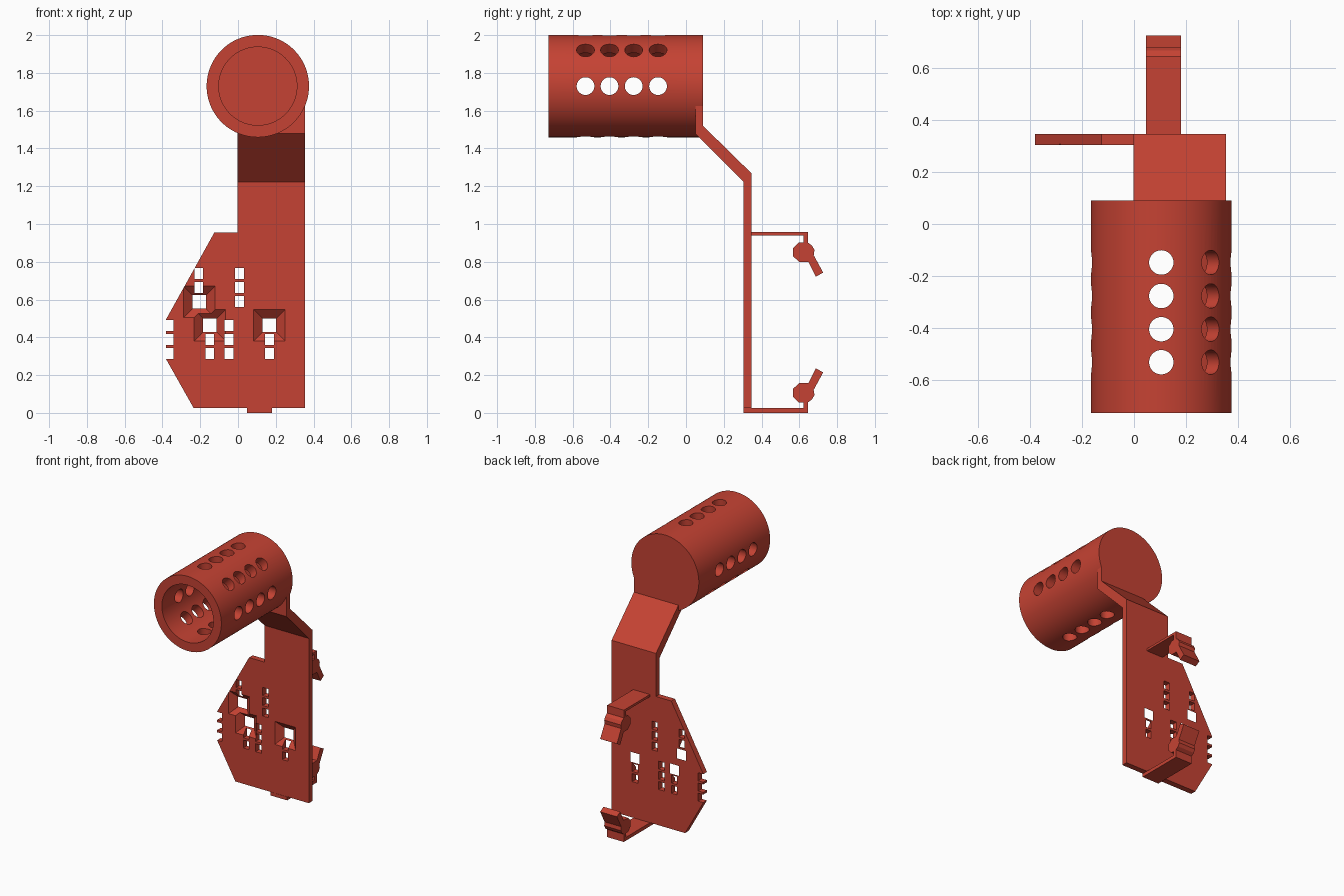
import bpy, bmesh, math
from mathutils import Matrix, Vector

if "Cube" in bpy.data.objects:
    bpy.data.objects.remove(bpy.data.objects["Cube"])

red = bpy.data.materials.new("red_plastic")
red.diffuse_color = (0.56, 0.055, 0.033, 1)
red.use_nodes = True
red.node_tree.nodes["Principled BSDF"].inputs["Base Color"].default_value = red.diffuse_color


def finish(name, bm):
    bmesh.ops.recalc_face_normals(bm, faces=bm.faces[:])
    me = bpy.data.meshes.new(name)
    bm.to_mesh(me)
    bm.free()
    me.materials.append(red)
    ob = bpy.data.objects.new(name, me)
    bpy.context.collection.objects.link(ob)
    return ob


def prism(bm, points, axis, lo, hi):
    """Extrude a 2D outline along x (points are y,z) or y (points are x,z)."""
    def place(p, d):
        return (d, p[0], p[1]) if axis == 'x' else (p[0], d, p[1])
    a = [bm.verts.new(place(p, lo)) for p in points]
    b = [bm.verts.new(place(p, hi)) for p in points]
    bm.faces.new(a)
    bm.faces.new(b[::-1])
    for i in range(len(a)):
        j = (i + 1) % len(a)
        bm.faces.new((a[i], b[i], b[j], a[j]))


def cut(ob, cutter):
    mod = ob.modifiers.new("cut", 'BOOLEAN')
    mod.operation, mod.solver, mod.object = 'DIFFERENCE', 'EXACT', cutter
    bpy.context.view_layer.objects.active = ob
    bpy.ops.object.modifier_apply(modifier=mod.name)
    bpy.data.objects.remove(cutter)


# Cup: lathed tube with a closed back, axis along y
CX, CZ, SEG = 0.105, 1.73, 96
bm = bmesh.new()
rings = []
for r, y in ((0.271, 0.09), (0.271, -0.728), (0.207, -0.728), (0.207, 0.045)):
    rings.append([bm.verts.new((CX + r * math.cos(2 * math.pi * i / SEG), y,
                                CZ + r * math.sin(2 * math.pi * i / SEG)))
                  for i in range(SEG)])
for a, b in zip(rings, rings[1:]):
    for i in range(SEG):
        j = (i + 1) % SEG
        bm.faces.new((a[i], a[j], b[j], b[i]))
bm.faces.new(rings[0])
bm.faces.new(rings[-1])
cup = finish("cup", bm)

# Vent holes straight through the cup at three angles
for angle in (0, 45, 90):
    bm = bmesh.new()
    for y in (-0.532, -0.405, -0.277, -0.148):
        m = (Matrix.Translation((CX, y, CZ))
             @ Matrix.Rotation(math.radians(90 - angle), 4, 'Y'))
        bmesh.ops.create_cone(bm, cap_ends=True, segments=32, radius1=0.047,
                              radius2=0.047, depth=0.8, matrix=m)
    cut(cup, finish("hole_cutter", bm))
bpy.ops.object.select_all(action='DESELECT')
cup.select_set(True)
bpy.context.view_layer.objects.active = cup
bpy.ops.object.shade_smooth_by_angle(angle=math.radians(30))

# Bent arm from the plate up to the back of the cup
bm = bmesh.new()
prism(bm, [(0.305, 0.955), (0.305, 1.222), (0.05, 1.478), (0.05, 1.68),
           (0.09, 1.68), (0.09, 1.52), (0.347, 1.268), (0.347, 0.955)],
      'x', -0.002, 0.355)
finish("arm", bm)

# Back plate
bm = bmesh.new()
prism(bm, [(-0.235, 0.026), (0.355, 0.026), (0.355, 0.955), (-0.125, 0.955),
           (-0.381, 0.495), (-0.381, 0.285)], 'y', 0.305, 0.347)
plate = finish("plate", bm)

# Rectangular slots in columns: x range, then slot bottoms
LOW, HIGH = (0.286, 0.360), (0.636, 0.710)
columns = [(-0.42, -0.341, LOW + (0.434,)), (-0.171, -0.127, LOW),
           (-0.072, -0.023, LOW + (0.434,)), (0.143, 0.19, LOW),
           (-0.015, 0.032, HIGH + (0.56,)), (-0.229, -0.185, HIGH)]
bm = bmesh.new()
for x0, x1, bottoms in columns:
    for z in bottoms:
        prism(bm, [(x0, z), (x1, z), (x1, z + 0.058), (x0, z + 0.058)],
              'y', 0.25, 0.4)
cut(plate, finish("slot_cutter", bm))

# Square windows flaring toward the front
for cx, cz in ((-0.205, 0.588), (-0.149, 0.464), (0.166, 0.464)):
    bm = bmesh.new()
    slope = (0.084 - 0.036) / 0.042
    loops = []
    for y in (0.295, 0.355):
        h = 0.084 - slope * (y - 0.305)
        loops.append([bm.verts.new((cx + sx * h, y, cz + sz * h))
                      for sx, sz in ((-1, -1), (1, -1), (1, 1), (-1, 1))])
    a, b = loops
    bm.faces.new(a)
    bm.faces.new(b[::-1])
    for i in range(4):
        j = (i + 1) % 4
        bm.faces.new((a[i], b[i], b[j], a[j]))
    cut(plate, finish("window_cutter", bm))

# Spring clips at the bottom and top: shelf, post, rounded bead, flared lip
for name, flip, y0, thick in (("bottom_clip", False, 0.305, 0.025),
                              ("top_clip", True, 0.34, 0.017)):
    def side(pts):
        return [(y, 0.957 - z if flip else z) for y, z in pts]
    bm = bmesh.new()
    prism(bm, side([(y0, 0), (0.646, 0), (0.646, 0.056), (0.668, 0.072),
                    (0.68, 0.095), (0.676, 0.122), (0.726, 0.214),
                    (0.688, 0.236), (0.648, 0.158), (0.6, 0.158),
                    (0.567, 0.128), (0.567, 0.085), (0.598, 0.055),
                    (0.621, 0.055), (0.621, thick), (y0, thick)]),
          'x', 0.047, 0.181)
    finish(name, bm)
